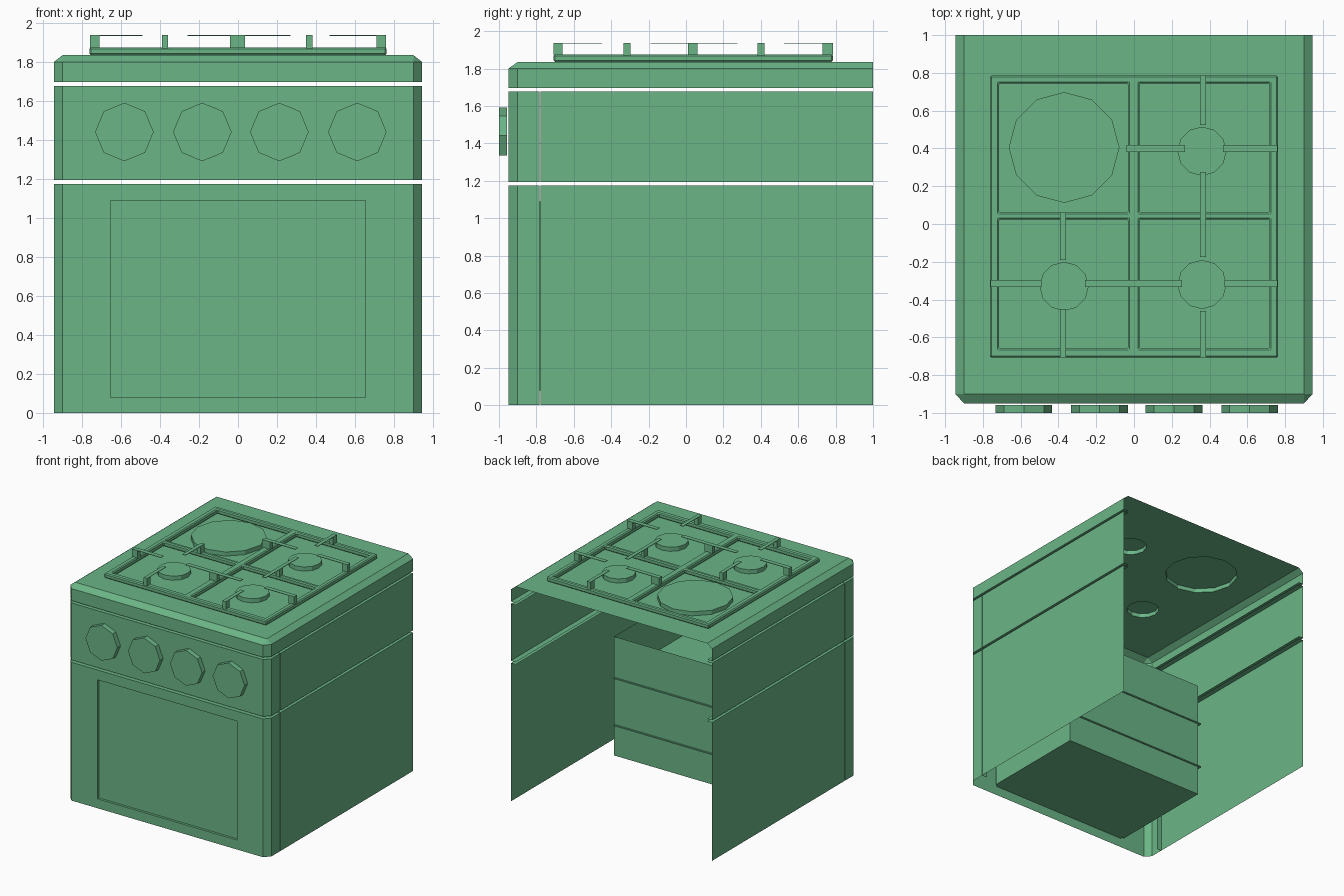
import bpy, bmesh, math

if "Cube" in bpy.data.objects:
    bpy.data.objects.remove(bpy.data.objects["Cube"])

GREEN = bpy.data.materials.new("green_enamel")
GREEN.diffuse_color = (0.145, 0.46, 0.24, 1)
GREEN.use_nodes = True
GREEN.node_tree.nodes["Principled BSDF"].inputs["Base Color"].default_value = GREEN.diffuse_color


def finish(name, bm, bevel=0):
    bmesh.ops.remove_doubles(bm, verts=bm.verts, dist=0.0005)
    bmesh.ops.recalc_face_normals(bm, faces=bm.faces)
    me = bpy.data.meshes.new(name)
    bm.to_mesh(me)
    bm.free()
    me.materials.append(GREEN)
    ob = bpy.data.objects.new(name, me)
    bpy.context.collection.objects.link(ob)
    if bevel:
        m = ob.modifiers.new("edge", 'BEVEL')
        m.width, m.segments, m.limit_method = bevel, 1, 'ANGLE'
    return ob


def face(bm, *pts):
    return bm.faces.new([bm.verts.new(p) for p in pts])


def box(bm, x0, x1, y0, y1, z0, z1):
    v = bmesh.ops.create_cube(bm, size=1)["verts"]
    bmesh.ops.scale(bm, vec=(x1 - x0, y1 - y0, z1 - z0), verts=v)
    bmesh.ops.translate(bm, vec=((x0 + x1) / 2, (y0 + y1) / 2, (z0 + z1) / 2), verts=v)


def strip(bm, a, za, b, zb, skip=()):
    for i in range(len(a) - 1):
        if i not in skip:
            face(bm, (*a[i], za), (*a[i + 1], za), (*b[i + 1], zb), (*b[i], zb))


# Plan outline of the front: chamfered corners, returning to depth y
def outline(y, d=0.0):
    half = [(0.945 - d, y), (0.945 - d, -0.90 + 0.4 * d), (0.90 - 0.4 * d, -0.95 + d)]
    return half + [(-px, py) for px, py in reversed(half)]


LIP = 0.045
SLIT_F, SLIT_B = -0.778, -0.783
DOOR_TOP, PANEL_LOW, PANEL_TOP = 1.174, 1.194, 1.678
W, WZ0, WZ1, GLASS_Y = 0.655, 0.08, 1.09, -0.93


# Thin shell panel with inward lips along its top, bottom and ends
def panel(bm, p, q, z0, z1, low_lip, ends, skip=()):
    strip(bm, p, z0, p, z1, skip)
    strip(bm, p, z1, q, z1)
    if low_lip:
        strip(bm, p, z0, q, z0)
    for k in ends:
        face(bm, (*p[k], z0), (*q[k], z0), (*q[k], z1), (*p[k], z1))


# Oven door with a recessed window
bm = bmesh.new()
panel(bm, outline(SLIT_B), outline(SLIT_B, LIP), 0, DOOR_TOP, False, (0, -1), skip=(2,))


def ring(x, y, z0, z1):
    return [(-x, y, z0), (x, y, z0), (x, y, z1), (-x, y, z1)]


rings = [ring(0.90, -0.95, 0, DOOR_TOP), ring(W, -0.95, WZ0, WZ1), ring(W, GLASS_Y, WZ0, WZ1)]
for a, b in zip(rings, rings[1:]):
    for i in range(4):
        j = (i + 1) % 4
        face(bm, a[i], a[j], b[j], b[i])
face(bm, *rings[-1])
finish("oven_door", bm)

# Control panel
bm = bmesh.new()
panel(bm, outline(SLIT_B), outline(SLIT_B, LIP), PANEL_LOW, PANEL_TOP, True, (0, -1))
finish("control_panel", bm)

# Side panels, lower and upper on each side
for side, s in (("left", -1), ("right", 1)):
    for part, z0, z1 in (("lower", 0, DOOR_TOP), ("upper", PANEL_LOW, PANEL_TOP)):
        bm = bmesh.new()
        p = [(s * 0.945, SLIT_F), (s * 0.945, 1)]
        q = [(s * (0.945 - LIP), SLIT_F), (s * (0.945 - LIP), 1)]
        panel(bm, p, q, z0, z1, part == "upper", (0,))
        finish(f"{side}_{part}_side", bm)

# Oven cavity, open on top, with two shelves
C = 0.675
bm = bmesh.new()
for s in (-C, C):
    face(bm, (s, GLASS_Y, WZ0), (s, 0, WZ0), (s, 0, WZ1), (s, GLASS_Y, WZ1))
face(bm, (-C, 0, WZ0), (C, 0, WZ0), (C, 0, WZ1), (-C, 0, WZ1))
face(bm, (-C, GLASS_Y, WZ0), (C, GLASS_Y, WZ0), (C, 0, WZ0), (-C, 0, WZ0))
finish("oven_cavity", bm)
for n, z in (("lower", 0.34), ("upper", 0.74)):
    bm = bmesh.new()
    box(bm, -0.70, C, GLASS_Y + 0.005, 0.01, z - 0.005, z + 0.005)
    finish(f"{n}_oven_shelf", bm)

# Burner positions: x, y, radius
BURNERS = [(-0.37, 0.405, 0.293), (0.36, 0.385, 0.13), (-0.37, -0.33, 0.13), (0.36, -0.32, 0.13)]


def circle(cx, cy, r, n=12):
    return [(cx + r * math.sin(math.tau * i / n), cy + r * math.cos(math.tau * i / n)) for i in range(n)]


# Hob top: bevelled skirt and a top plate with burner holes
TOP = 1.835
bm = bmesh.new()
edges = []
corners = [(0.90, 1), (0.90, -0.90), (-0.90, -0.90), (-0.90, 1)]
for loop in [corners] + [circle(*b) for b in BURNERS]:
    vs = [bm.verts.new((*p, TOP)) for p in loop]
    edges += [bm.edges.new((vs[i], vs[i - 1])) for i in range(len(vs))]
bmesh.ops.triangle_fill(bm, use_beauty=True, edges=edges, normal=(0, 0, 1))
p = outline(1)
strip(bm, outline(1, LIP), 1.697, p, 1.697)
strip(bm, p, 1.697, p, 1.80)
c = corners
for tri in ((p[1], p[2], c[1]), (p[3], p[4], c[2])):
    face(bm, (*tri[0], 1.80), (*tri[1], 1.80), (*tri[2], TOP))
for a, b, d, e in ((p[0], p[1], c[1], c[0]), (p[2], p[3], c[2], c[1]), (p[4], p[5], c[3], c[2])):
    face(bm, (*a, 1.80), (*b, 1.80), (*d, TOP), (*e, TOP))
finish("hob_top", bm)

# Burners: raised caps, hollow underneath
for k, b in enumerate(BURNERS):
    bm = bmesh.new()
    pts = circle(*b)
    strip(bm, pts + pts[:1], TOP, pts + pts[:1], 1.87)
    face(bm, *[(*q, 1.87) for q in pts])
    finish(f"burner_{k + 1}", bm)

# Grate frame: a grid of bars around four wells
bm = bmesh.new()
xs = [-0.762, -0.715, -0.032, 0.028, 0.718, 0.762]
ys = [-0.708, -0.66, 0.025, 0.06, 0.745, 0.785]
for i in range(5):
    for j in range(5):
        if not (i in (1, 3) and j in (1, 3)):
            face(bm, *[(xs[i + u], ys[j + v], TOP) for u, v in ((0, 0), (1, 0), (1, 1), (0, 1))])
bmesh.ops.remove_doubles(bm, verts=bm.verts, dist=0.0005)
ext = bmesh.ops.extrude_face_region(bm, geom=bm.faces[:], use_keep_orig=True)["geom"]
bmesh.ops.translate(bm, vec=(0, 0, 0.04), verts=[g for g in ext if isinstance(g, bmesh.types.BMVert)])
finish("grate_frame", bm, 0.008)

# Pan supports: post on the frame with a thin finger; (cross position, start, end, post start, post end)
ALONG_X = [(-0.315, -0.76, -0.49, -0.76, -0.71), (-0.315, -0.26, 0.255, -0.04, 0.035),
           (-0.315, 0.48, 0.76, 0.71, 0.76), (0.40, -0.04, 0.27, -0.04, 0.035),
           (0.40, 0.47, 0.76, 0.71, 0.76)]
ALONG_Y = [(-0.375, -0.708, -0.45, -0.708, -0.66), (-0.375, -0.19, 0.062, 0.01, 0.062),
           (0.365, 0.525, 0.785, 0.73, 0.785), (0.365, -0.175, 0.275, 0.01, 0.062),
           (0.365, -0.708, -0.46, -0.708, -0.66)]
for k, (c, a, b, pa, pb) in enumerate(ALONG_X + ALONG_Y):
    bm = bmesh.new()
    for u0, u1, z0, z1 in ((a, b, 1.934, 1.938), (pa, pb, 1.87, 1.937)):
        if k < len(ALONG_X):
            box(bm, u0, u1, c - 0.019, c + 0.019, z0, z1)
        else:
            box(bm, c - 0.016, c + 0.016, u0, u1, z0, z1)
    finish(f"pan_support_{k + 1}", bm)

# Control knobs: octagonal, standing just off the panel, open behind and below
for k, x in enumerate((-0.583, -0.183, 0.212, 0.612)):
    bm = bmesh.new()
    pts = [(x + px, 1.441 + pz) for px, pz in circle(0, 0, 0.15, 8)]
    face(bm, *[(px, -1, pz) for px, pz in pts])
    for i in range(8):
        if i not in (3, 4):
            (ax, az), (bx, bz) = pts[i], pts[(i + 1) % 8]
            face(bm, (ax, -1, az), (bx, -1, bz), (bx, -0.957, bz), (ax, -0.957, az))
    finish(f"knob_{k + 1}", bm)
